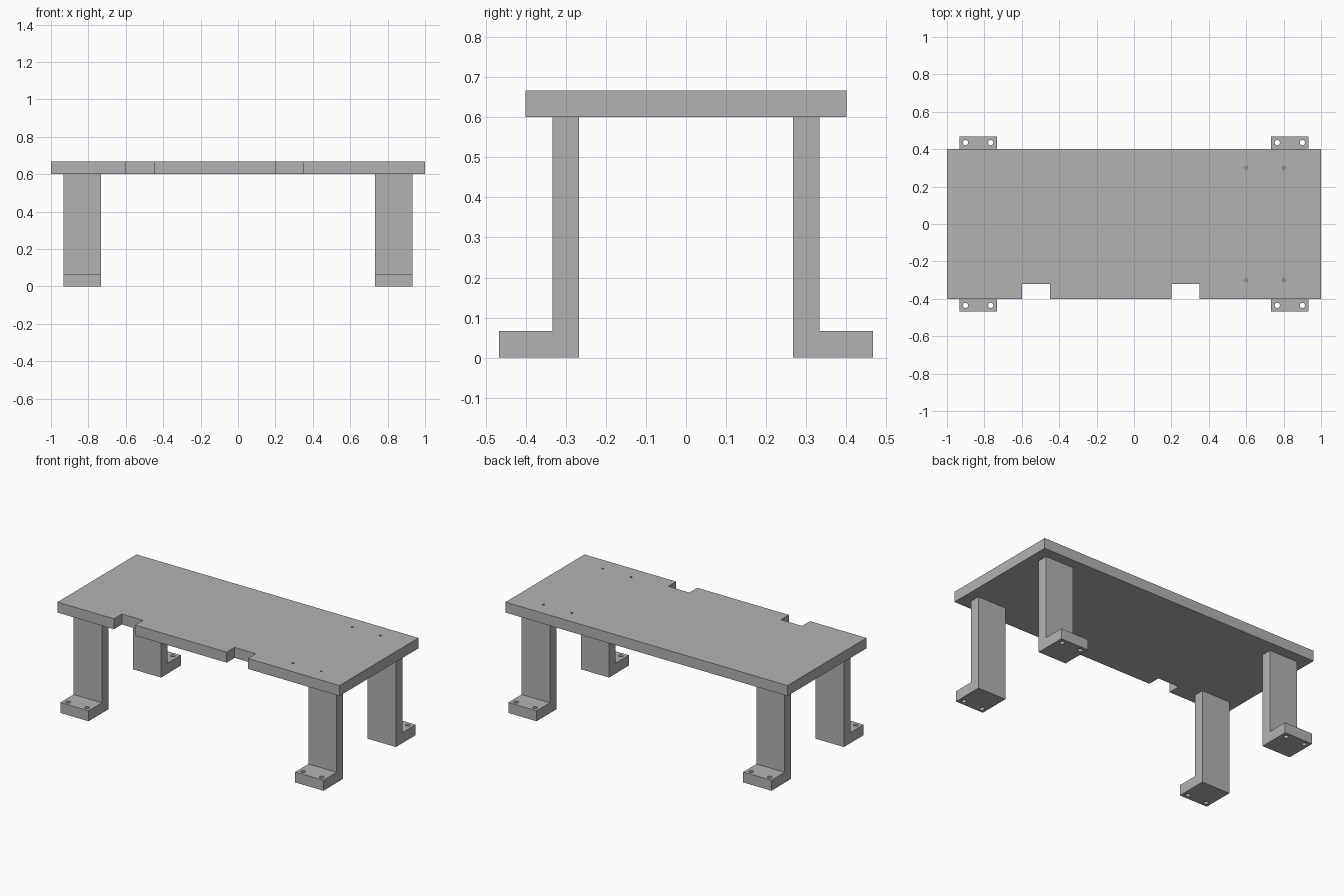
import bpy
import bmesh
from mathutils import Vector

cube = bpy.data.objects.get("Cube")
if cube:
    bpy.data.objects.remove(cube, do_unlink=True)

grey = bpy.data.materials.new("plain grey")
grey.use_nodes = True
grey.diffuse_color = (0.45, 0.45, 0.45, 1)
grey.node_tree.nodes["Principled BSDF"].inputs["Base Color"].default_value = grey.diffuse_color


def prism(name, outline, direction):
    """Extrude a closed flat outline along a direction."""
    bm = bmesh.new()
    face = bm.faces.new([bm.verts.new(p) for p in outline])
    grown = bmesh.ops.extrude_face_region(bm, geom=[face], use_keep_orig=True)
    verts = [v for v in grown["geom"] if isinstance(v, bmesh.types.BMVert)]
    bmesh.ops.translate(bm, verts=verts, vec=Vector(direction))
    bmesh.ops.recalc_face_normals(bm, faces=bm.faces)
    mesh = bpy.data.meshes.new(name)
    bm.to_mesh(mesh)
    bm.free()
    mesh.materials.append(grey)
    obj = bpy.data.objects.new(name, mesh)
    bpy.context.collection.objects.link(obj)
    return obj


def drill(obj, centres, radius, bottom, top):
    """Cut upright round holes, then remove the cutters."""
    for x, y in centres:
        bpy.ops.mesh.primitive_cylinder_add(
            vertices=24, radius=radius, depth=top - bottom,
            location=(x, y, (top + bottom) / 2))
        cutter = bpy.context.object
        cutter.hide_render = True
        cutter.data.materials.append(grey)
        mod = obj.modifiers.new("hole", "BOOLEAN")
        mod.operation = "DIFFERENCE"
        mod.solver = "EXACT"
        mod.object = cutter
        bpy.context.view_layer.objects.active = obj
        bpy.ops.object.modifier_apply(modifier=mod.name)
        bpy.data.objects.remove(cutter, do_unlink=True)


UNDER, TOP = 0.6, 0.667
HALF_X, HALF_Y = 1.0, 0.4
NOTCH_Y = -0.32

# Table top with two notches in the front edge
outline = [(-HALF_X, -HALF_Y)]
for x0, x1 in ((-0.6, -0.45), (0.2, 0.35)):
    outline += [(x0, -HALF_Y), (x0, NOTCH_Y), (x1, NOTCH_Y), (x1, -HALF_Y)]
outline += [(HALF_X, -HALF_Y), (HALF_X, HALF_Y), (-HALF_X, HALF_Y)]
table_top = prism("table_top", [(x, y, UNDER) for x, y in outline], (0, 0, TOP - UNDER))

# Blind pilot holes near the left end
drill(table_top, [(x, y) for x in (0.6, 0.8) for y in (-0.3, 0.3)], 0.007, TOP - 0.035, TOP + 0.1)

# Four L-shaped legs with feet pointing outward and two screw holes each
LEG_X, LEG_WIDTH, FOOT_HEIGHT = 0.833, 0.2, 0.067
profile = [(0.267, 0), (0.467, 0), (0.467, FOOT_HEIGHT),
           (0.333, FOOT_HEIGHT), (0.333, UNDER), (0.267, UNDER)]
for end, sy in (("front", -1), ("back", 1)):
    for side, sx in (("right", -1), ("left", 1)):
        x = sx * LEG_X
        leg = prism(f"{end}_{side}_leg",
                    [(x - LEG_WIDTH / 2, sy * y, z) for y, z in profile],
                    (LEG_WIDTH, 0, 0))
        drill(leg, [(x + dx, sy * 0.435) for dx in (-0.067, 0.067)], 0.014, -0.05, 0.12)
